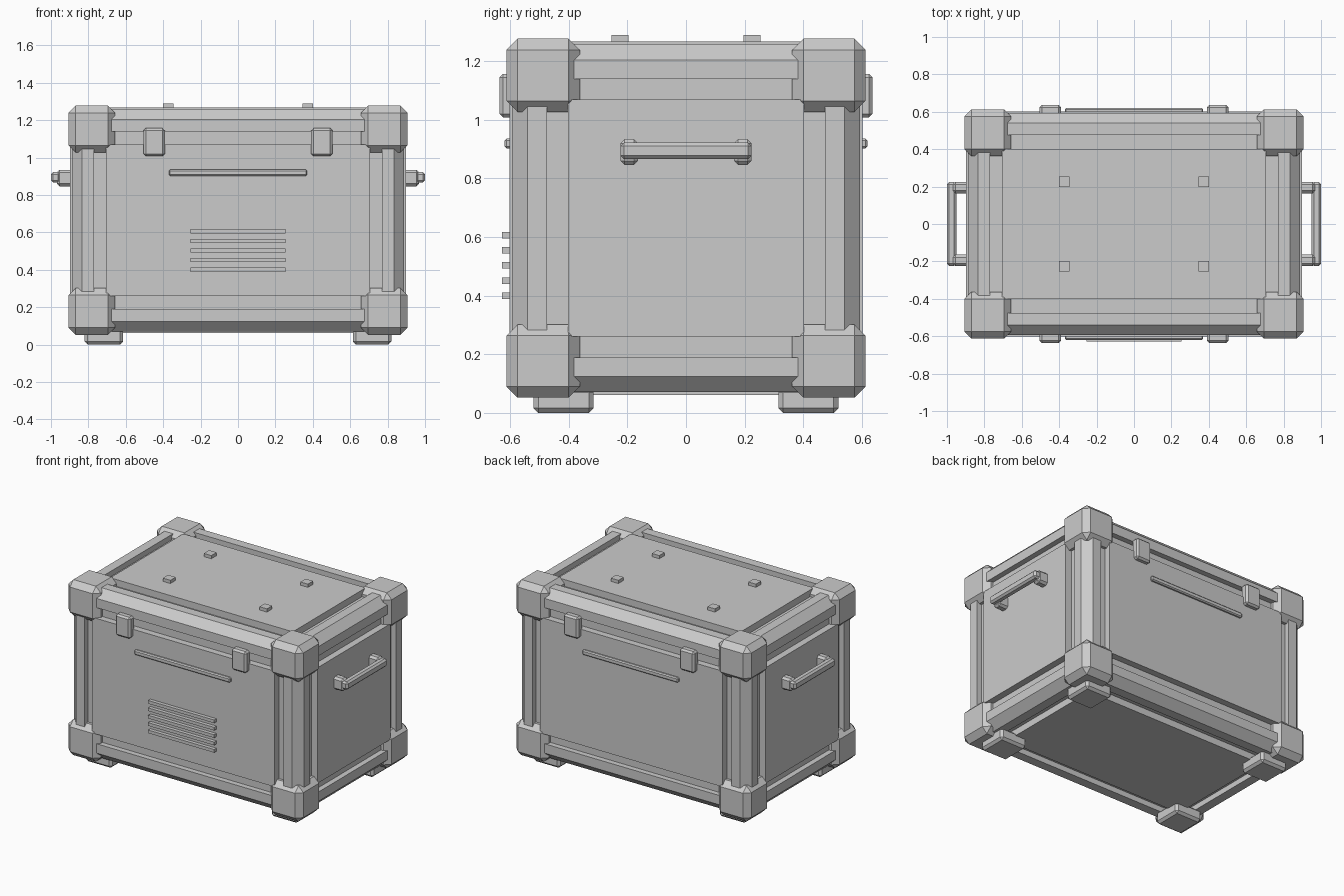
import bpy, bmesh, math
from itertools import product

if "Cube" in bpy.data.objects:
    bpy.data.objects.remove(bpy.data.objects["Cube"])

grey = bpy.data.materials.new("light_grey")
grey.diffuse_color = (0.6, 0.6, 0.6, 1)
grey.use_nodes = True
grey.node_tree.nodes["Principled BSDF"].inputs["Base Color"].default_value = grey.diffuse_color

MID = 0.6645                       # height of the case centre
CORNER = (0.907, 0.6125, 0.6125)   # half sizes of the outer corner guards
PANEL = (0.897, 0.602, 0.603)      # raised side panels
RAIL = (0.888, 0.594, 0.594)       # edge rails
CORE = (0.85, 0.556, 0.556)        # recessed grooves
OPEN = (0.705, 0.402, 0.404)       # panel openings


def finish(name, bm):
    bmesh.ops.recalc_face_normals(bm, faces=bm.faces)
    mesh = bpy.data.meshes.new(name)
    bm.to_mesh(mesh)
    bm.free()
    mesh.materials.append(grey)
    ob = bpy.data.objects.new(name, mesh)
    bpy.context.collection.objects.link(ob)
    return ob


def box(name, lo, hi, bevel=0.0):
    """Box between two corner points, with optional chamfered edges."""
    bm = bmesh.new()
    bmesh.ops.create_cube(bm, size=1)
    for v in bm.verts:
        v.co = [(a + b) / 2 + c * (b - a) for a, b, c in zip(lo, hi, v.co)]
    if bevel:
        bmesh.ops.bevel(bm, geom=bm.edges[:], offset=bevel, segments=1,
                        affect='EDGES', profile=0.5)
    return finish(name, bm)


def centred(name, half):
    x, y, z = half
    return box(name, (-x, -y, MID - z), (x, y, MID + z))


def rail(name, axis, su, sv):
    """Edge rail along an axis with its outer edge chamfered."""
    u, v = [i for i in range(3) if i != axis]
    cut, width = 0.054, 0.119
    U, V = RAIL[u], RAIL[v]
    profile = [(U - width, V - width), (U, V - width), (U, V - cut),
               (U - cut, V), (U - width, V)]
    end = CORNER[axis] - 0.17
    bm = bmesh.new()
    rings = []
    for e in (-end, end):
        ring = []
        for a, b in profile:
            p = [0, 0, 0]
            p[axis], p[u], p[v] = e, a * su, b * sv
            p[2] += MID
            ring.append(bm.verts.new(p))
        rings.append(ring)
        bm.faces.new(ring)
    n = len(profile)
    for i in range(n):
        j = (i + 1) % n
        bm.faces.new((rings[0][i], rings[0][j], rings[1][j], rings[1][i]))
    return finish(name, bm)


# Case body: recessed core with raised panels on all six sides
centred("case_core", CORE)
centred("end_panels", (PANEL[0], OPEN[1], OPEN[2]))
centred("front_back_panels", (OPEN[0], PANEL[1], OPEN[2]))
centred("top_bottom_panels", (OPEN[0], OPEN[1], PANEL[2]))

# Twelve edge rails
for axis, label in enumerate(("long_rail", "cross_rail", "corner_post")):
    for su, sv in product((-1, 1), repeat=2):
        rail(label, axis, su, sv)

# Eight chamfered corner guards
for signs in product((-1, 1), repeat=3):
    a = [s * c for s, c in zip(signs, CORNER)]
    b = [s * (c - 0.25) for s, c in zip(signs, CORNER)]
    a[2] += MID
    b[2] += MID
    box("corner_guard", [min(p) for p in zip(a, b)],
        [max(p) for p in zip(a, b)], 0.038)

for sx, sy in product((-1, 1), repeat=2):
    # Feet
    x, y = sx * 0.7175, sy * 0.4175
    box("foot", (x - 0.1025, y - 0.1025, 0), (x + 0.1025, y + 0.1025, 0.085), 0.016)
    # Stacking pegs on the lid
    x, y = sx * 0.373, sy * 0.226
    box("lid_peg", (x - 0.029, y - 0.029, 1.24), (x + 0.029, y + 0.029, 1.29))
    # Latches on front and back
    x, y = sx * 0.448, sy * 0.607
    box("latch", (x - 0.057, y - 0.029, 1.008), (x + 0.057, y + 0.029, 1.157), 0.012)

# Trim strips on front and back
for s in (-1, 1):
    y = s * 0.603
    box("trim_strip", (-0.37, y - 0.016, 0.902), (0.37, y + 0.016, 0.936), 0.007)

# Vent slats on the front
for i in range(5):
    z = 0.4 + i * 0.0515
    box("vent_slat", (-0.255, -0.627, z - 0.011), (0.255, -0.59, z + 0.011))

# End handles: a bar on two mounts
for s in (-1, 1):
    xs = sorted((s * 0.95, s * 1.0))
    box("handle_bar", (xs[0], -0.224, 0.866), (xs[1], 0.224, 0.922), 0.012)
    xs = sorted((s * 0.88, s * 0.969))
    for t in (-1, 1):
        y = t * 0.194
        box("handle_mount", (xs[0], y - 0.03, 0.846), (xs[1], y + 0.03, 0.934), 0.014)
